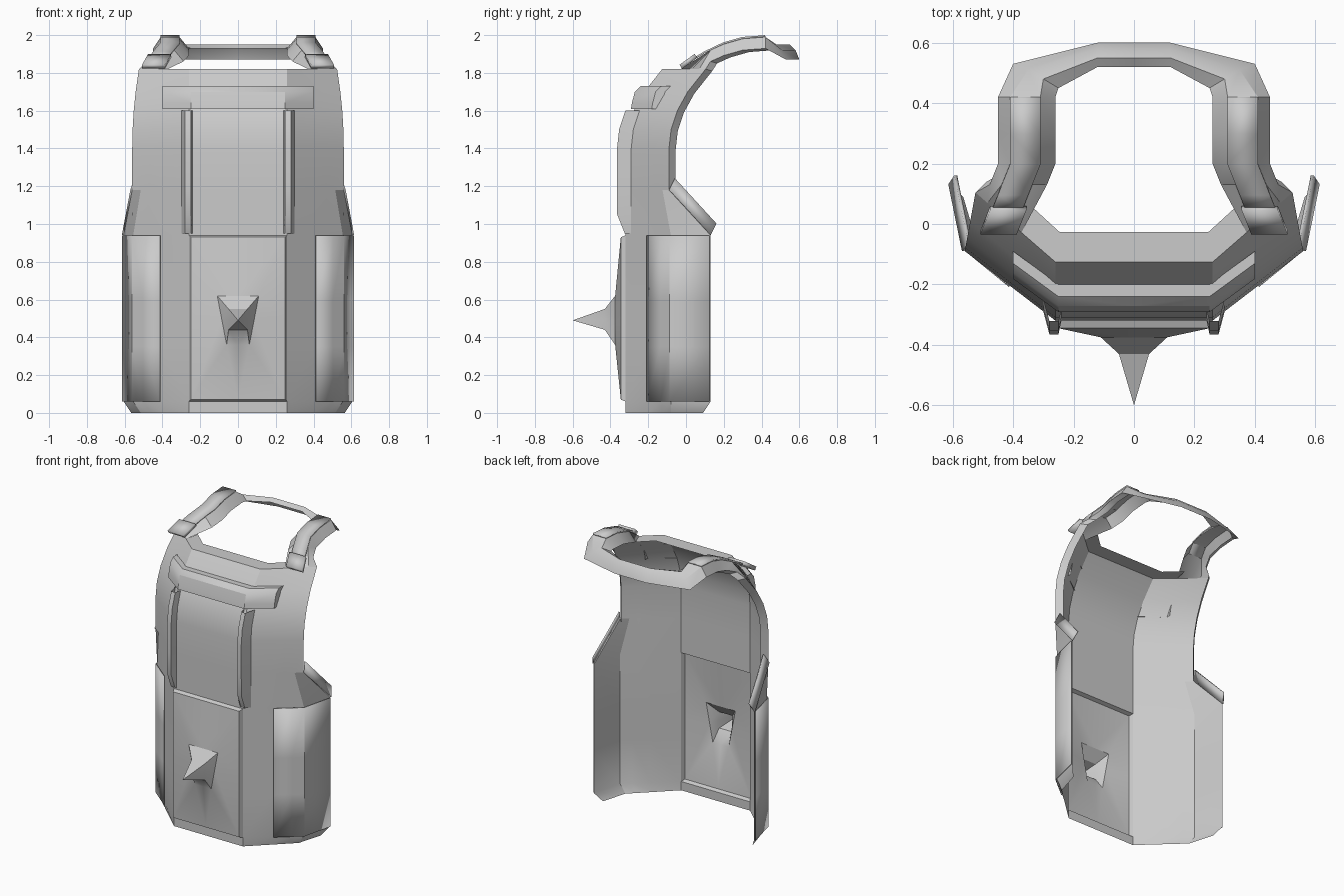
import bpy
import bmesh
import math
from mathutils import Vector

cube = bpy.data.objects.get("Cube")
if cube:
    bpy.data.objects.remove(cube, do_unlink=True)

grey = bpy.data.materials.new("plain grey")
grey.use_nodes = True
colour = (0.6, 0.6, 0.6, 1)
grey.diffuse_color = colour
grey.node_tree.nodes["Principled BSDF"].inputs["Base Color"].default_value = colour


def loft(name, rows, open_faces=(), thickness=0):
    """Skin rows of points on the left half, then mirror to the right."""
    bm = bmesh.new()
    grid = [[bm.verts.new(point) for point in row] for row in rows]
    for r, (low, high) in enumerate(zip(grid, grid[1:])):
        for c in range(len(low) - 1):
            if (r, c) not in open_faces:
                bm.faces.new((low[c], low[c + 1], high[c + 1], high[c]))
    bmesh.ops.remove_doubles(bm, verts=bm.verts, dist=0.001)
    loose = [vert for vert in bm.verts if not vert.link_faces]
    bmesh.ops.delete(bm, geom=loose, context="VERTS")
    mesh = bpy.data.meshes.new(name)
    bm.to_mesh(mesh)
    bm.free()
    mesh.shade_smooth()
    mesh.set_sharp_from_angle(angle=math.radians(30))
    mesh.materials.append(grey)
    obj = bpy.data.objects.new(name, mesh)
    bpy.context.collection.objects.link(obj)
    if thickness:
        solid = obj.modifiers.new("thickness", "SOLIDIFY")
        solid.thickness = thickness
        solid.offset = 1
    obj.modifiers.new("mirror", "MIRROR")


# Rules for the body: the chest curves back above the ribs
def lean(z):
    return max(0, z - 1.4) ** 2


def front(z):
    return 1.1 * lean(z) - 0.32


def torso_section(z):
    """Half section from the centre line to the open side edge."""
    inner = Vector((0.26, front(z), z))
    if z < 1:
        inset = 0.04 if z == 0 else 0
        edge = Vector((0.605 - inset, 0.13 - inset, z))
        corner = Vector((edge.x - 0.05, -0.08, z))
    else:
        edge = Vector((0.56 - 0.2 * lean(z), front(z) + 0.23, z))
        corner = inner.lerp(edge, 0.85)
    middle = [inner.lerp(corner, step) for step in (0.5, 0.8)]
    return [Vector((0, front(z), z)), inner, *middle, corner, edge]


# Torso shell, open at the back and behind the belly panel
waist = [torso_section(z) for z in (0, 0.06, 0.35, 0.6, 0.94)]
chest = [torso_section(z) for z in (1.18, 1.4, 1.5, 1.6, 1.7, 1.82)]
loft("torso_shell", waist + chest, open_faces=[(r, 0) for r in range(1, 4)])

# Neckline lip folded back toward the wearer
neck = chest[-1][:3]
lip = [Vector((p.x * 0.95, p.y + 0.1, p.z)) for p in neck]
loft("neck_lip", [neck, lip])


# Shoulder straps arch back over the shoulders
def strap_point(y, offset, drop=0):
    x = 0.36 + 0.4 * max(0, 0.2 - y) + offset
    z = 1.99 - 0.95 * (y - 0.4) ** 2 - drop
    return Vector((x, y, z))


def strap_section(y):
    offsets = ((-0.1, 0.06), (-0.05, 0), (0.05, 0), (0.09, 0.06))
    return [strap_point(y, offset, drop) for offset, drop in offsets]


# The straps turn at the corners and join in the back collar
straps = [strap_section(y) for y in (0.13, 0.2, 0.3, 0.42)]
profile = ((0.52, 1.93), (0.55, 1.95), (0.58, 1.92), (0.6, 1.87))
turn = [(0.25 + 0.05 * i, y - 0.07, z) for i, (y, z) in enumerate(profile)]
back = [[(x, y, z) for y, z in profile] for x in (0.12, 0)]
loft("shoulder_strap_and_collar", [chest[-1][2:], *straps, turn, *back])

# Raised strap pads with a wider tab at the front end
pad = [[strap_point(y, side) for side in (-0.05, 0.05)]
       for y in (0.05, 0.1, 0.2, 0.3, 0.42)]
tab = [[strap_point(y, side) for side in (-0.06, 0.06)]
       for y in (-0.02, 0.06)]
loft("strap_pad", pad, thickness=0.01)
loft("strap_tab", tab, thickness=0.025)

# Turned-in rim along the armhole
rim_turn = Vector((-0.035, 0.035, -0.01))
arm_edge = [row[-1] for row in chest + straps]
loft("armhole_rim", [[point, point + rim_turn] for point in arm_edge])

# Flared flange below the arm
flange_top = chest[0][-1]
flange_low = waist[-1][-1]
flare = Vector((-0.02, 0.03, 0.06))
loft("underarm_flange", [
    [flange_top, flange_low],
    [flange_top + flare, flange_low + flare],
], thickness=0.01)


# Belly panel: rings from the rim inward to the spike tip
def ring(y, low, high, bottom, top):
    """Half outline, from bottom centre round to top centre."""
    middle = ((bottom + top) / 2, y, (low + high) / 2)
    return [(0, y, low), (bottom, y, low), middle, (top, y, high), (0, y, high)]


tip = [(0, -0.6, 0.49)] * 5
loft("belly_panel_and_spike", [
    ring(front(0), 0.06, 0.94, 0.26, 0.26),
    ring(-0.345, 0.07, 0.93, 0.25, 0.25),
    ring(-0.375, 0.36, 0.62, 0.06, 0.11),
    ring(-0.43, 0.44, 0.55, 0.05, 0.05),
    tip,
])


# Vertical chest ribs, fading out at the waist
def rib_section(z):
    y = front(z)
    proud = y - min(0.045, 0.4 * (z - 0.94))
    return [(0.24, y, z), (0.25, proud, z), (0.28, proud, z), (0.3, y + 0.03, z)]


loft("chest_rib", [rib_section(z) for z in (0.95, 1.05, 1.2, 1.4, 1.5, 1.6)])


# Chest band wrapped round the front, closed at each end
def band_section(z, proud):
    y = front(z) - proud
    return [Vector((0, y, z)), Vector((0.25, y, z)), Vector((0.4, y + 0.11, z))]


band = [band_section(z, proud) for z, proud in
        ((1.61, 0), (1.61, 0.02), (1.64, 0.03), (1.7, 0.05), (1.73, 0.04), (1.73, 0))]
loft("chest_band", band)
inward = Vector((0, 0.05, 0))
loft("band_end", [[row[-1], row[-1] + inward] for row in band[1:-1]])

# Thin side plates over the waist
outward = Vector((0.004, -0.005, 0))
loft("side_panel", [[point + outward for point in row[2:]] for row in waist[1:]],
     thickness=0.004)
